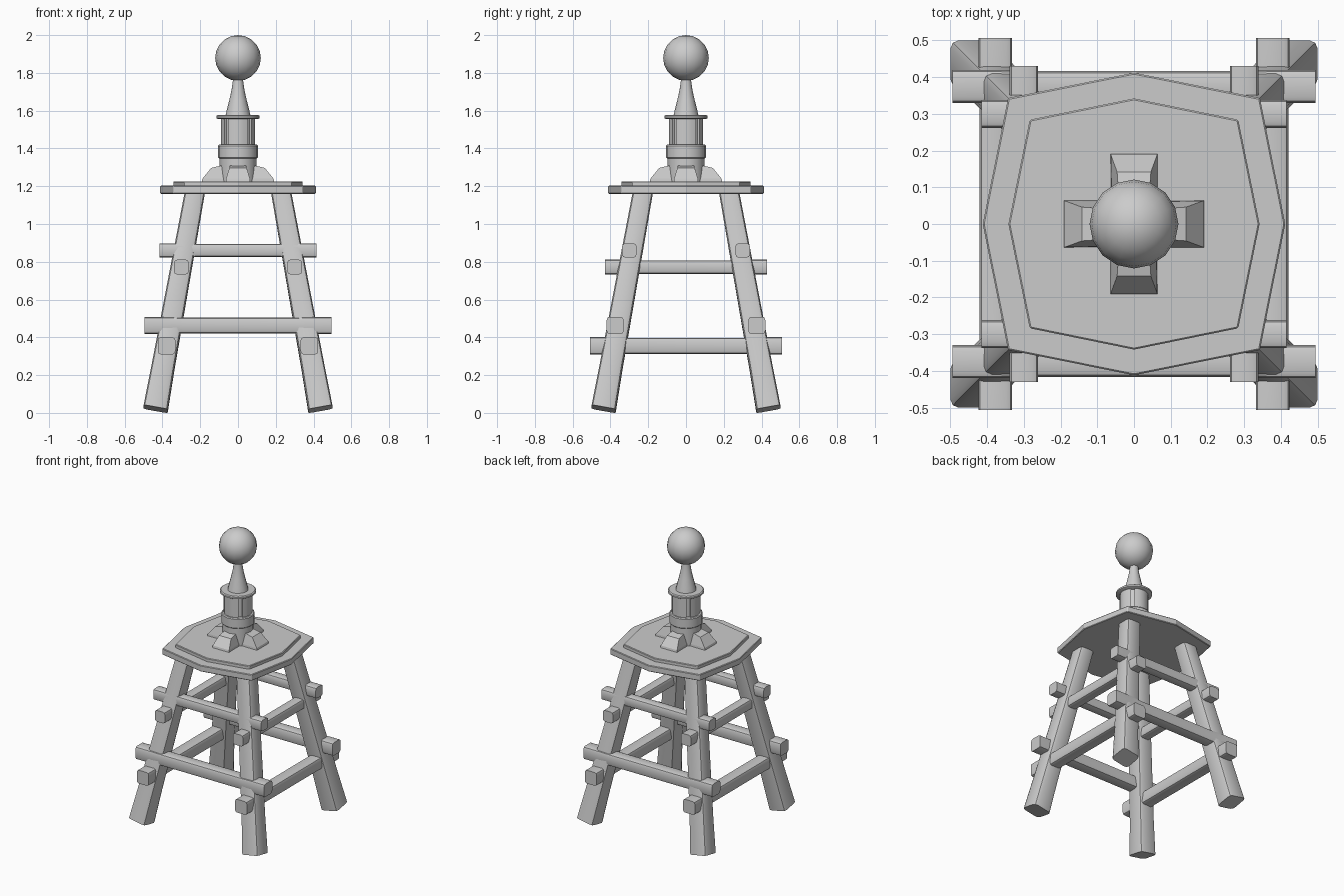
import bpy, bmesh
from math import sin, cos, pi, radians

if "Cube" in bpy.data.objects:
    bpy.data.objects.remove(bpy.data.objects["Cube"])


def make(name, verts, faces, bevel=0, smooth=True):
    mesh = bpy.data.meshes.new(name)
    bm = bmesh.new()
    vs = [bm.verts.new(v) for v in verts]
    for f in faces:
        bm.faces.new([vs[i] for i in f])
    bmesh.ops.remove_doubles(bm, verts=bm.verts, dist=1e-5)
    bmesh.ops.recalc_face_normals(bm, faces=bm.faces)
    bm.to_mesh(mesh)
    bm.free()
    ob = bpy.data.objects.new(name, mesh)
    bpy.context.collection.objects.link(ob)
    bpy.ops.object.select_all(action='DESELECT')
    ob.select_set(True)
    bpy.context.view_layer.objects.active = ob
    if bevel:
        m = ob.modifiers.new("bevel", 'BEVEL')
        m.width, m.segments, m.limit_method = bevel, 1, 'ANGLE'
    if smooth:
        bpy.ops.object.shade_smooth_by_angle(angle=radians(35))
    return ob


def loft(name, rings, **kw):
    """Closed solid skinned through equal-sized rings."""
    n = len(rings[0])
    faces = [(k * n + i, k * n + (i + 1) % n, (k + 1) * n + (i + 1) % n, (k + 1) * n + i)
             for k in range(len(rings) - 1) for i in range(n)]
    faces += [tuple(range(n)), tuple(range((len(rings) - 1) * n, len(rings) * n))]
    return make(name, [v for r in rings for v in r], faces, **kw)


def lathe(name, profile, n=20, **kw):
    return loft(name, [[(r * cos(2 * pi * i / n), r * sin(2 * pi * i / n), z)
                        for i in range(n)] for r, z in profile], **kw)


def rounded_square(h, r):
    """Square section of half width h with two-step rounded corners."""
    pts = []
    for q in range(4):
        for a in (0, 45, 90):
            t = radians(q * 90 + a)
            cx = (h - r) * (1 if q in (0, 3) else -1)
            cy = (h - r) * (1 if q in (0, 1) else -1)
            pts.append((cx + r * cos(t), cy + r * sin(t)))
    return pts


# Four splayed, tapering legs with feet cut square to the leg
for sx in (-1, 1):
    for sy in (-1, 1):
        rings = []
        for c, z, h, tilt in ((0.436, 0.021, 0.064, 0.18), (0.397, 0.24, 0.06, 0.18),
                              (0.228, 1.17, 0.054, 0)):
            rings.append([(sx * (c + u), sy * (c + v), z + tilt * (u + v))
                          for u, v in rounded_square(h, 0.022)])
        loft("leg", rings)

# Cross rails: (axis, offset, height, half length, half thickness)
for axis, off, z, half, t in (('x', 0.30, 0.86, 0.415, 0.038), ('x', 0.375, 0.463, 0.495, 0.045),
                              ('y', 0.30, 0.772, 0.43, 0.039), ('y', 0.378, 0.355, 0.507, 0.046)):
    for s in (-1, 1):
        rings = []
        for p, k in ((-half, 1), (-half + 0.12, 1), (-half + 0.2, 0.92),
                     (half - 0.2, 0.92), (half - 0.12, 1), (half, 1)):
            rings.append([(p, s * off + u, z + v) if axis == 'x' else (s * off + u, p, z + v)
                          for u, v in rounded_square(t * k, 0.016)])
        loft("rail_" + axis, rings)


# Two stacked eight-sided platform boards
def board(name, r, c, z0, z1):
    pts = [(r, 0), (c, c), (0, r), (-c, c), (-r, 0), (-c, -c), (0, -r), (c, -c)]
    loft(name, [[(x, y, z) for x, y in pts] for z in (z0, z1)], bevel=0.004, smooth=False)


board("platform_lower", 0.412, 0.343, 1.16, 1.203)
board("platform_upper", 0.342, 0.284, 1.195, 1.226)

# Four sloped buttresses around the post
for q in range(4):
    c, s = cos(q * pi / 2), sin(q * pi / 2)
    rings = []
    for x0, x1, w0, w1, z in ((0.05, 0.195, 0.065, 0.065, 1.21), (0.05, 0.188, 0.06, 0.063, 1.24),
                              (0.05, 0.142, 0.04, 0.046, 1.297)):
        pts = [(x0, -w0), (x1, -w1), (x1, w1), (x0, w0)]
        if z > 1.28:
            zs = (1.318, z, z, 1.318)
        else:
            zs = (z,) * 4
        rings.append([(x * c - y * s, x * s + y * c, h) for (x, y), h in zip(pts, zs)])
    loft("buttress", rings, smooth=False)

# Post base, collar and slotted housing
lathe("post_base", [(0.098, 1.21), (0.098, 1.36)])
lathe("collar", [(0.1, 1.348), (0.105, 1.353), (0.105, 1.414), (0.1, 1.42)])
lathe("housing_core", [(0.078, 1.41), (0.078, 1.565)])
for q in range(4):
    arc = [radians(q * 90 + a) for a in (-37, -18.5, 0, 18.5, 37)]
    sec = [(0.09 * cos(a), 0.09 * sin(a)) for a in arc]
    sec += [(0.07 * cos(a), 0.07 * sin(a)) for a in reversed(arc)]
    loft("housing_panel", [[(x, y, z) for x, y in sec] for z in (1.41, 1.565)])

# Flange, tapered neck and ball finial
lathe("flange", [(0.108, 1.557), (0.115, 1.561), (0.115, 1.572), (0.108, 1.577)])
lathe("neck", [(0.067, 1.57), (0.058, 1.61), (0.045, 1.66), (0.034, 1.71),
               (0.027, 1.76), (0.025, 1.79)], n=16)
bpy.ops.mesh.primitive_uv_sphere_add(segments=16, ring_count=10, radius=0.121, location=(0, 0, 1.879))
ball = bpy.context.object
ball.name = "ball_finial"
bpy.ops.object.shade_smooth()
